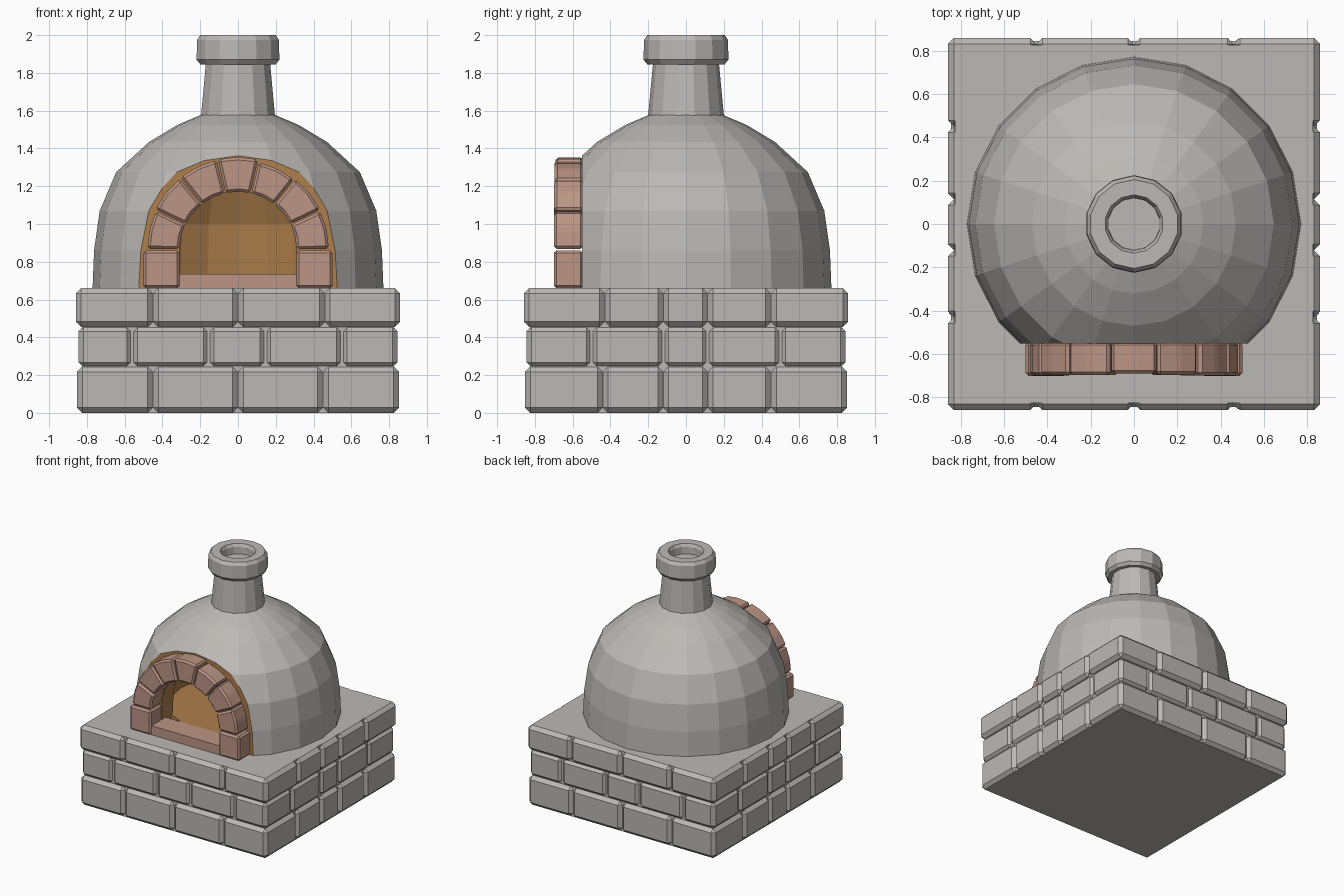
import bpy, bmesh, math, random
from mathutils import Vector

if "Cube" in bpy.data.objects:
    bpy.data.objects.remove(bpy.data.objects["Cube"])

random.seed(4)


def material(name, rgb):
    m = bpy.data.materials.new(name)
    m.diffuse_color = (*rgb, 1)
    m.use_nodes = True
    m.node_tree.nodes["Principled BSDF"].inputs["Base Color"].default_value = m.diffuse_color
    return m


STONE = material("stone", (0.5, 0.48, 0.46))
BRICK = material("brick", (0.50, 0.30, 0.235))
SOOT = material("warm_inside", (0.42, 0.21, 0.07))


def finish(name, bm, mats):
    bmesh.ops.recalc_face_normals(bm, faces=bm.faces[:])
    me = bpy.data.meshes.new(name)
    bm.to_mesh(me)
    bm.free()
    for m in mats:
        me.materials.append(m)
    ob = bpy.data.objects.new(name, me)
    bpy.context.collection.objects.link(ob)
    return ob


def prism(bm, pts, y0, y1, bevel=0.0):
    """Extrude an (x, z) outline along y, with chamfered edges."""
    a = [bm.verts.new((x, y0, z)) for x, z in pts]
    b = [bm.verts.new((x, y1, z)) for x, z in pts]
    faces = [bm.faces.new(a), bm.faces.new(b[::-1])]
    n = len(pts)
    for i in range(n):
        j = (i + 1) % n
        faces.append(bm.faces.new((a[i], b[i], b[j], a[j])))
    bmesh.ops.recalc_face_normals(bm, faces=faces)
    if bevel:
        edges = list({e for f in faces for e in f.edges})
        bmesh.ops.bevel(bm, geom=edges, offset=bevel, segments=1, affect='EDGES')


def box(bm, lo, hi, bevel=0.0):
    prism(bm, [(lo[0], lo[2]), (hi[0], lo[2]), (hi[0], hi[2]), (lo[0], hi[2])],
          lo[1], hi[1], bevel)


def revolve(bm, profile, sides, first_inner=None):
    """Spin a closed (r, z) loop about z; points at r = 0 become poles."""
    rings = []
    for r, z in profile:
        if r == 0:
            rings.append([bm.verts.new((0, 0, z))] * sides)
        else:
            rings.append([bm.verts.new((r * math.sin(t), r * math.cos(t), z))
                          for t in (2 * math.pi * k / sides for k in range(sides))])
    for i in range(len(rings)):
        p, q = rings[i], rings[(i + 1) % len(rings)]
        if p[0] is p[1] and q[0] is q[1]:
            continue
        for k in range(sides):
            l = (k + 1) % sides
            f = bm.faces.new(list(dict.fromkeys((p[k], p[l], q[l], q[k]))))
            f.material_index = int(first_inner is not None and i >= first_inner)


# Base core, flush with the table top
bm = bmesh.new()
box(bm, (-0.825, -0.825, 0), (0.825, 0.825, 0.66))
finish("base_core", bm, [STONE])

# Three courses of chamfered blocks round the base
courses = [(0.0, 0.245, 0.852, (-0.45, 0, 0.45), (-0.44, -0.12, 0.115, 0.45)),
           (0.24, 0.46, 0.845, (-0.56, -0.155, 0.145, 0.55), (-0.5, -0.12, 0.115, 0.5)),
           (0.455, 0.66, 0.858, (-0.45, 0, 0.46), (-0.43, -0.12, 0.115, 0.45))]
bm = bmesh.new()
for z0, z1, half, front, side in courses:
    for s in (-1, 1):
        y = sorted((s * half, s * (half - 0.2)))
        cuts = (-half, *front, half)
        for a, b in zip(cuts, cuts[1:]):
            box(bm, (a, y[0], z0), (b, y[1], z1), 0.028)
        cuts = (-half, *side, half)
        for a, b in zip(cuts, cuts[1:]):
            box(bm, (y[0], a, z0), (y[1], b, z1), 0.028)
finish("base_blocks", bm, [STONE])

# Hollow dome shell, sliced flat at the front where the arch stands
outer = [(0.77, 0.66), (0.762, 0.86), (0.732, 1.07), (0.645, 1.275),
         (0.47, 1.435), (0.32, 1.525), (0.19, 1.58), (0, 1.60)]
inner = [(0, 1.42), (0.25, 1.36), (0.42, 1.22), (0.5, 1.0), (0.52, 0.66)]
bm = bmesh.new()
revolve(bm, outer + inner, 20, first_inner=len(outer))
bmesh.ops.bisect_plane(bm, geom=bm.verts[:] + bm.edges[:] + bm.faces[:],
                       plane_co=(0, -0.55, 0), plane_no=(0, -1, 0), clear_outer=True)
rim = [e for e in bm.edges if e.is_boundary]
bmesh.ops.contextual_create(bm, geom=rim)
dome = finish("dome", bm, [STONE, SOOT])

# Doorway cut through the dome
R_IN, R_OUT, SPRING = 0.31, 0.485, 0.865
door = [(R_IN, 0.6)] + [(R_IN * math.cos(math.pi * k / 14), SPRING + R_IN * math.sin(math.pi * k / 14))
                        for k in range(15)] + [(-R_IN, 0.6)]
bm = bmesh.new()
prism(bm, door, -0.68, -0.2)
cutter = finish("doorway_cutter", bm, [SOOT])
cutter.hide_render = True
cutter.display_type = 'WIRE'
mod = dome.modifiers.new("doorway", 'BOOLEAN')
mod.operation = 'DIFFERENCE'
mod.solver = 'EXACT'
mod.material_mode = 'TRANSFER'
mod.object = cutter

# Arch: two upright bricks and seven wedge bricks
bm = bmesh.new()
for s in (-1, 1):
    prism(bm, [(s * R_IN, 0.66), (s * 0.5, 0.66), (s * 0.5, 0.86), (s * R_IN, 0.86)],
          -0.70, -0.545, 0.014)
step = math.pi / 7
for i in range(7):
    t0, t1 = i * step + 0.008, (i + 1) * step - 0.008
    ro = R_OUT + random.uniform(-0.008, 0.01)
    mid = (t0 + t1) / 2
    ring = [(R_IN, t0), (ro, t0), (ro, mid), (ro, t1), (R_IN, t1), (R_IN, mid)]
    prism(bm, [(r * math.cos(t), SPRING + r * math.sin(t) * 0.99) for r, t in ring],
          -0.70 + random.uniform(0, 0.012), -0.545, 0.014)
finish("door_arch", bm, [BRICK])

# Door sill and hearth floor
bm = bmesh.new()
box(bm, (-0.33, -0.685, 0.66), (0.33, -0.5, 0.735))
finish("door_sill", bm, [BRICK])
bm = bmesh.new()
revolve(bm, [(0, 0.67), (0.53, 0.67), (0.53, 0.734), (0, 0.734)], 20)
finish("hearth_floor", bm, [SOOT])

# Chimney with a thick collar and a recessed flue
bm = bmesh.new()
revolve(bm, [(0, 1.54), (0.205, 1.54), (0.2, 1.58), (0.175, 1.845), (0.205, 1.845), (0.225, 1.87),
             (0.222, 1.975), (0.205, 2.0), (0.135, 2.0), (0.122, 1.975), (0.12, 1.92), (0, 1.92)], 14)
finish("chimney", bm, [STONE])
